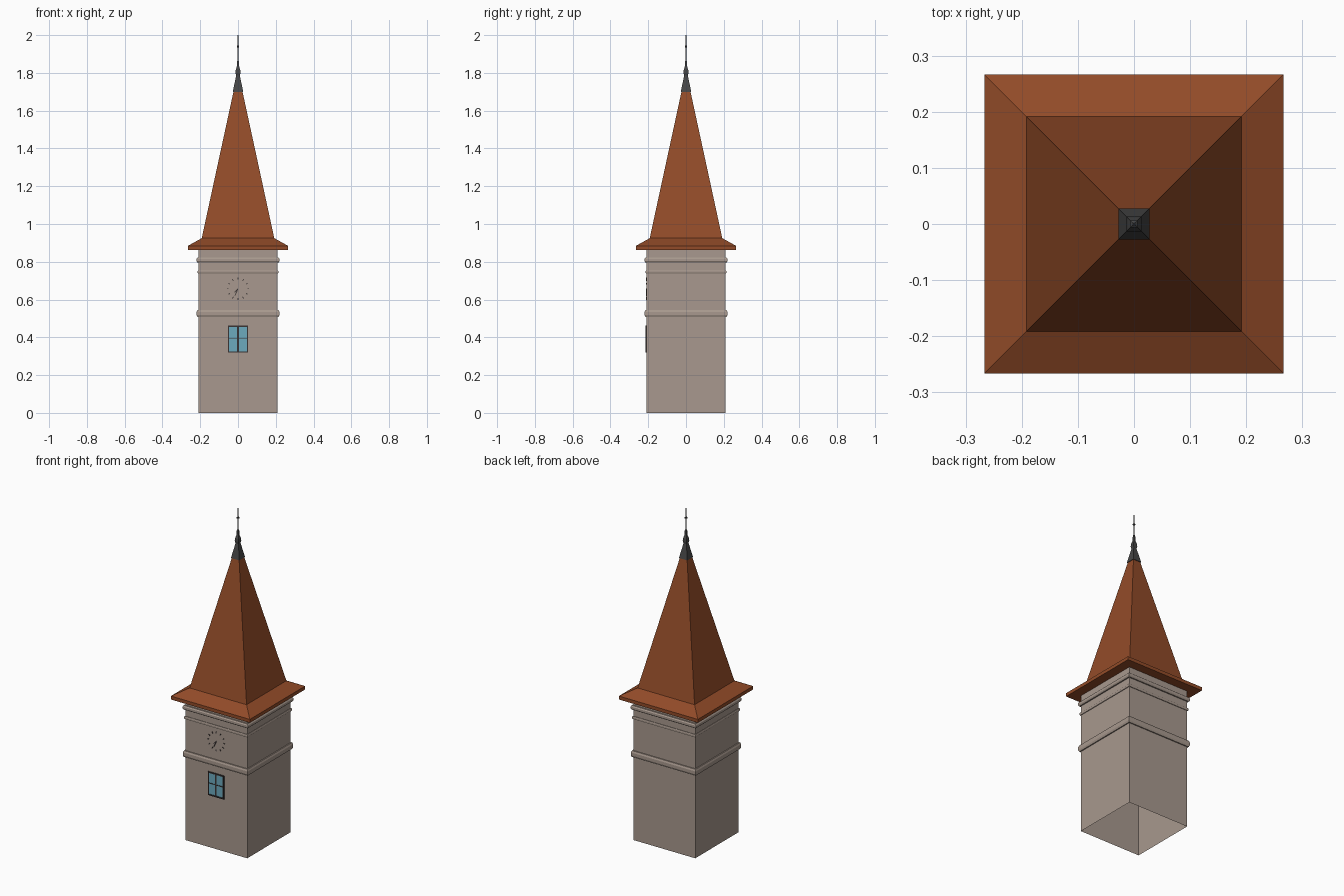
import bpy, bmesh, math
from mathutils import Matrix

if "Cube" in bpy.data.objects:
    bpy.data.objects.remove(bpy.data.objects["Cube"])


def srgb(r, g, b):
    return tuple(((c / 255 + 0.055) / 1.055) ** 2.4 for c in (r, g, b)) + (1,)


def material(name, rgb):
    m = bpy.data.materials.new(name)
    m.diffuse_color = srgb(*rgb)
    m.use_nodes = True
    m.node_tree.nodes["Principled BSDF"].inputs["Base Color"].default_value = m.diffuse_color
    return m


STONE = material("warm grey plaster", (168, 153, 142))
TILE = material("red brown roof", (146, 75, 40))
METAL = material("dark grey metal", (70, 70, 70))
FRAME = material("dark frame", (58, 52, 52))
GLASS = material("blue glass", (108, 170, 190))


def finish(bm, name, mat):
    me = bpy.data.meshes.new(name)
    bmesh.ops.recalc_face_normals(bm, faces=bm.faces)
    bm.to_mesh(me)
    bm.free()
    me.materials.append(mat)
    ob = bpy.data.objects.new(name, me)
    bpy.context.collection.objects.link(ob)
    return ob


def square_loft(name, profile, mat, bottom=True, top=True):
    """Stack square rings given as (half width, height)."""
    bm = bmesh.new()
    rings = [[bm.verts.new((sx * h, sy * h, z)) for sx, sy in
              ((-1, -1), (1, -1), (1, 1), (-1, 1))] for h, z in profile]
    for a, b in zip(rings, rings[1:]):
        for i in range(4):
            j = (i + 1) % 4
            bm.faces.new((a[i], a[j], b[j], b[i]))
    if bottom:
        bm.faces.new(rings[0][::-1])
    if top:
        bm.faces.new(rings[-1])
    return finish(bm, name, mat)


def plates(name, items, mat):
    """Thin boxes on the front wall: (x, z, width, height, depth, angle)."""
    bm = bmesh.new()
    for x, z, w, h, d, ang in items:
        m = (Matrix.Translation((x, -WALL - d / 2 + 0.0005, z))
             @ Matrix.Rotation(ang, 4, 'Y')
             @ Matrix.Diagonal((w, d, h, 1)))
        bmesh.ops.create_cube(bm, size=1, matrix=m)
    return finish(bm, name, mat)


WALL = 0.208

# Hollow tower shaft, open underneath
square_loft("tower_wall", [(WALL, 0), (WALL, 0.87)], STONE, False, False)


# Rounded string courses
def band(name, z0, z1, half):
    r, zc, rz = half - WALL, (z0 + z1) / 2, (z1 - z0) / 2
    c = 0.45
    square_loft(name, [(WALL - 0.001, z0), (WALL + r * 0.6, z0),
                       (half, zc - rz * c), (half, zc + rz * c),
                       (WALL + r * 0.6, z1), (WALL - 0.001, z1)],
                STONE, False, False)


band("lower_band", 0.507, 0.546, 0.219)
band("middle_band", 0.738, 0.755, 0.214)
band("upper_band", 0.796, 0.822, 0.220)

# Roof with flared eaves and steep spire
square_loft("roof", [(0.266, 0.863), (0.266, 0.884), (0.192, 0.925),
                     (0.024, 1.70), (0.012, 1.75)], TILE)

# Metal finial
square_loft("finial", [(0.028, 1.698), (0.010, 1.785), (0.013, 1.80),
                       (0.012, 1.815), (0.006, 1.835), (0.005, 1.862),
                       (0.003, 1.865), (0.0025, 1.934), (0.006, 1.937),
                       (0.006, 1.943), (0.0025, 1.946), (0.0018, 2.0)], METAL)

# Window with glazing bars
plates("window_glass", [(0, 0.39, 0.10, 0.136, 0.003, 0)], GLASS)
plates("window_frame",
       [(s * 0.050, 0.39, 0.007, 0.143, 0.007, 0) for s in (-1, 1)]
       + [(0, 0.39 + s * 0.068, 0.107, 0.007, 0.007, 0) for s in (-1, 1)]
       + [(0, 0.39, 0.008, 0.14, 0.006, 0), (0, 0.392, 0.10, 0.004, 0.006, 0)],
       FRAME)

# Clock marks and hands
CZ, R = 0.657, 0.054
plates("clock_marks",
       [(R * math.sin(a), CZ + R * math.cos(a), 0.004, 0.010, 0.004, a)
        for a in (i * math.pi / 6 for i in range(12))], FRAME)
plates("clock_hands",
       [(L / 2 * math.sin(a), CZ + L / 2 * math.cos(a), 0.004, L, 0.004, a)
        for a, L in ((math.radians(205), 0.040), (math.radians(225), 0.026))],
       FRAME)
